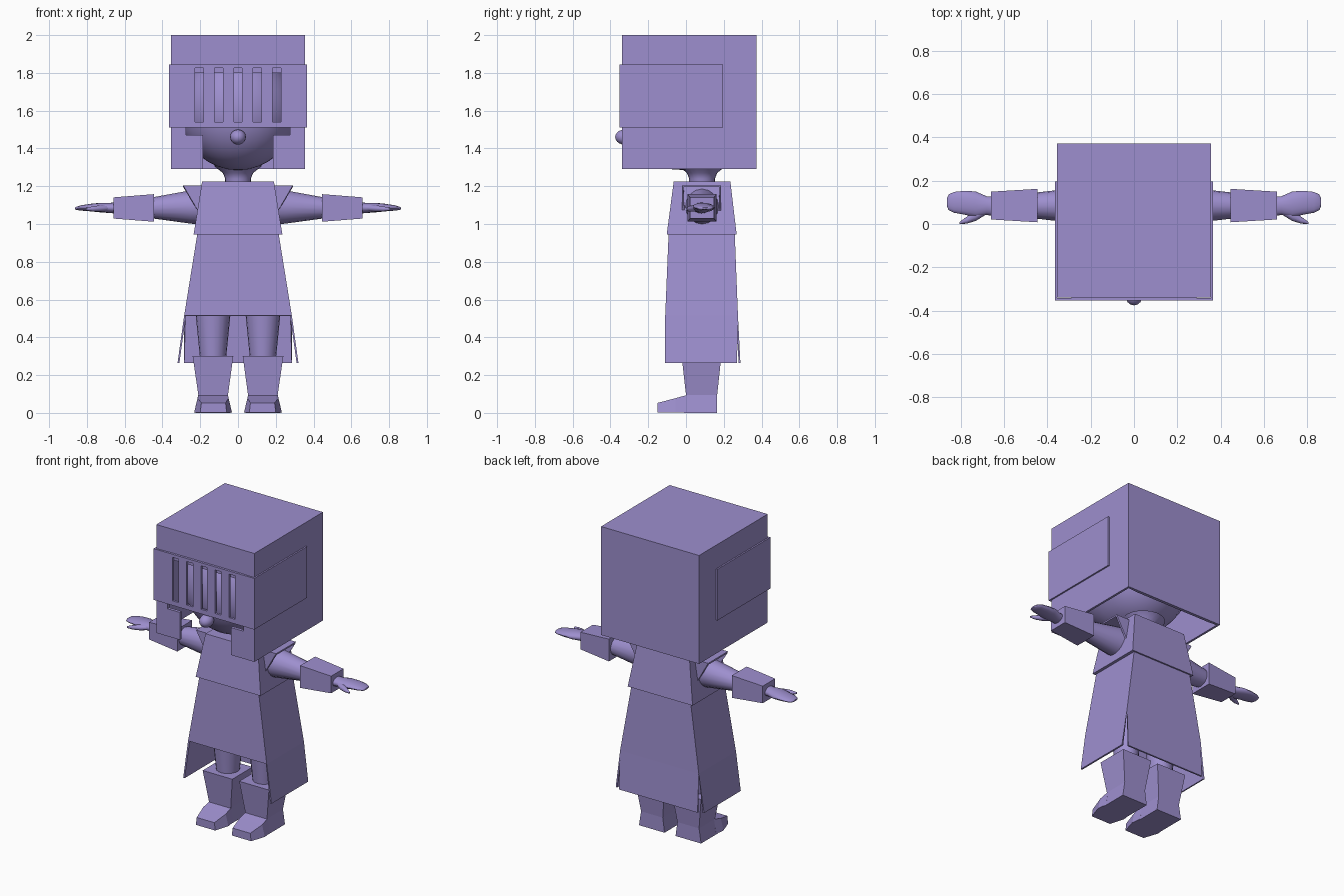
import bpy, bmesh, math
from mathutils import Vector

if "Cube" in bpy.data.objects:
    bpy.data.objects.remove(bpy.data.objects["Cube"])

lilac = bpy.data.materials.new("lilac")
lilac.diffuse_color = (0.34, 0.275, 0.62, 1)
lilac.use_nodes = True
lilac.node_tree.nodes["Principled BSDF"].inputs["Base Color"].default_value = lilac.diffuse_color


def make(name, faces, smooth=False, solid=0, mirror=False, fix=True):
    """Mesh object from a list of faces, each a list of points."""
    bm = bmesh.new()
    for f in faces:
        bm.faces.new([bm.verts.new(p) for p in f])
    bmesh.ops.remove_doubles(bm, verts=bm.verts[:], dist=0.0005)
    if fix:
        bmesh.ops.recalc_face_normals(bm, faces=bm.faces[:])
    me = bpy.data.meshes.new(name)
    bm.to_mesh(me)
    bm.free()
    me.materials.append(lilac)
    ob = bpy.data.objects.new(name, me)
    bpy.context.collection.objects.link(ob)
    if solid:
        m = ob.modifiers.new("thickness", 'SOLIDIFY')
        m.thickness, m.offset = solid, -1
    if mirror:
        ob.modifiers.new("mirror", 'MIRROR')
    if smooth:
        bpy.ops.object.select_all(action='DESELECT')
        ob.select_set(True)
        bpy.context.view_layer.objects.active = ob
        bpy.ops.object.shade_smooth_by_angle(angle=math.radians(50))
    return ob


def loft(rings):
    """Skin a row of rings and cap both ends."""
    faces = [rings[0][::-1], rings[-1]]
    for a, b in zip(rings, rings[1:]):
        n = len(a)
        faces += [[a[i], a[(i + 1) % n], b[(i + 1) % n], b[i]] for i in range(n)]
    return faces


def rect(x0, x1, y0, y1, z):
    return [(x0, y0, z), (x1, y0, z), (x1, y1, z), (x0, y1, z)]


def oval_z(x, y, z, rx, ry, n=20):
    return [(x + rx * math.cos(t), y + ry * math.sin(t), z)
            for t in (2 * math.pi * i / n for i in range(n))]


def oval_x(x, y, z, ry, rz, n=16):
    return [(x, y + ry * math.cos(t), z + rz * math.sin(t))
            for t in (2 * math.pi * i / n for i in range(n))]


def front_sheet(xs, zs, y, hole):
    return [[(a, y, c), (b, y, c), (b, y, d), (a, y, d)]
            for i, (a, b) in enumerate(zip(xs, xs[1:]))
            for j, (c, d) in enumerate(zip(zs, zs[1:])) if not hole(i, j)]


def side_sheets(x, y0, y1, zs):
    out = []
    for c, d in zip(zs, zs[1:]):
        q = [(x, y0, c), (x, y1, c), (x, y1, d), (x, y0, d)]
        out += [q, [(-a, b, e) for a, b, e in q][::-1]]
    return out


# Helmet shell: open below, with a T-shaped face opening
xs, zs = [-0.355, -0.275, -0.185, 0.185, 0.275, 0.355], [1.29, 1.47, 1.8, 2.0]
F, B = -0.338, 0.372
shell = front_sheet(xs, zs, F, lambda i, j: (j == 0 and i == 2) or (j == 1 and 0 < i < 4))
shell += [[(x, B, z) for x, _, z in f][::-1] for f in front_sheet(xs, zs, B, lambda i, j: False)]
shell += side_sheets(0.355, F, B, zs)
shell += [[(a, F, 2), (b, F, 2), (b, B, 2), (a, B, 2)] for a, b in zip(xs, xs[1:])]
make("helmet", shell, solid=0.02, fix=False)

# Visor: wrapped plate with five vertical slots
vx = [-0.365] + [c + s for c in (-0.205, -0.1025, 0, 0.1025, 0.205)
                 for s in (-0.022, 0.022)] + [0.365]
vz = [1.51, 1.54, 1.825, 1.845]
visor = front_sheet(vx, vz, -0.353, lambda i, j: j == 1 and i % 2 == 1)
make("visor", visor + side_sheets(0.365, -0.353, 0.195, vz), solid=0.015, fix=False)


# Head: rounded ball, fuller towards the front and chin
def ball(name, centre, radii, power=1.0, seg=32, rows=18):
    bm = bmesh.new()
    bmesh.ops.create_uvsphere(bm, u_segments=seg, v_segments=rows, radius=1)
    for v in bm.verts:
        y = math.copysign(abs(v.co.y) ** power, v.co.y)
        v.co = Vector((v.co.x * radii[0], y * radii[1], v.co.z * radii[2])) + Vector(centre)
    faces = [[tuple(v.co) for v in f.verts] for f in bm.faces]
    bm.free()
    return make(name, faces, smooth=True)


ball("head", (0, 0.0, 1.6), (0.31, 0.325, 0.315), 0.85)
ball("nose", (0, -0.325, 1.46), (0.042, 0.05, 0.04), seg=16, rows=10)

# Neck
make("neck", loft([oval_z(0, 0.085, z, r, r) for z, r in
                   ((1.18, 0.07), (1.24, 0.068), (1.27, 0.08), (1.31, 0.13))]), smooth=True)

# Tunic top
make("tunic_top", loft([rect(-0.235, 0.235, -0.102, 0.268, 0.945),
                        rect(-0.19, 0.19, -0.065, 0.235, 1.225)]))

# Skirt: joined above, split into side and back panels below, open in front
top = rect(-0.215, 0.215, -0.092, 0.258, 0.95)
mid = rect(-0.285, 0.285, -0.11, 0.275, 0.515)
skirt = [[mid[i], mid[(i + 1) % 4], top[(i + 1) % 4], top[i]] for i in range(4)]
skirt += [[(0.32, -0.11, 0.265), (0.32, 0.27, 0.265), mid[2], mid[1]],
          [(-0.32, 0.27, 0.265), (-0.32, -0.11, 0.265), mid[0], mid[3]],
          [(0.285, 0.288, 0.265), (-0.285, 0.288, 0.265), mid[3], mid[2]]]
make("skirt", skirt, solid=0.01, fix=False)

# Cap sleeves: flared top with triangular cheeks
a, b, c = (0.17, 1.205), (0.29, 1.205), (0.21, 1.065)
y0, y1 = -0.02, 0.185
make("cap_sleeve", [
    [(a[0], y0, a[1]), (b[0], y0, b[1]), (b[0], y1, b[1]), (a[0], y1, a[1])],
    [(c[0], y0, c[1]), (b[0], y0, b[1]), (a[0], y0, a[1])],
    [(a[0], y1, a[1]), (b[0], y1, b[1]), (c[0], y1, c[1])]],
    solid=0.012, mirror=True, fix=False)

# Arms, bracers and hands
AY, AZ = 0.085, 1.085
make("arm", loft([oval_x(0.15, AY, 1.092, 0.095, 0.1), oval_x(0.25, AY, 1.09, 0.083, 0.088),
                  oval_x(0.47, AY, AZ, 0.058, 0.053)]), smooth=True, mirror=True)


def square_x(x, ry, rz):
    return [(x, AY + s * ry, AZ + t * rz) for s, t in ((-1, -1), (1, -1), (1, 1), (-1, 1))]


make("bracer", loft([square_x(0.445, 0.077, 0.073), square_x(0.66, 0.064, 0.056)]), mirror=True)
make("hand", loft([oval_x(x, y, z, ry, rz) for x, y, z, ry, rz in (
    (0.64, 0.08, 1.085, 0.045, 0.03), (0.68, 0.085, 1.085, 0.043, 0.027),
    (0.73, 0.09, 1.087, 0.06, 0.025), (0.78, 0.098, 1.087, 0.055, 0.02),
    (0.83, 0.1, 1.085, 0.048, 0.014), (0.855, 0.1, 1.083, 0.036, 0.009),
    (0.862, 0.1, 1.083, 0.02, 0.005))]), smooth=True, mirror=True)
make("thumb", loft([oval_x(x, y, z, ry, rz, 10) for x, y, z, ry, rz in (
    (0.68, 0.075, 1.085, 0.03, 0.018), (0.73, 0.04, 1.082, 0.026, 0.018),
    (0.77, 0.018, 1.08, 0.016, 0.014), (0.805, 0.004, 1.078, 0.005, 0.006))]),
    smooth=True, mirror=True)

# Legs
make("leg", loft([oval_z(0.132, 0.085, 0.2, 0.06, 0.065), oval_z(0.132, 0.085, 0.3, 0.07, 0.072),
                  oval_z(0.132, 0.085, 0.6, 0.1, 0.1)]), smooth=True, mirror=True)

# Boots: flared shaft plus a tapered toe
make("boot_shaft", loft([rect(0.04, 0.225, -0.01, 0.165, 0.0), rect(0.053, 0.21, 0.0, 0.165, 0.095),
                         rect(0.025, 0.24, -0.023, 0.187, 0.3)]), mirror=True)


def toe_ring(x0, x1, i0, i1, y, h):
    return [(x0, y, 0.003), (x1, y, 0.003), (i1, y, h), (i0, y, h)]


make("boot_toe", loft([toe_ring(0.06, 0.2, 0.066, 0.194, -0.15, 0.053),
                       toe_ring(0.032, 0.232, 0.05, 0.214, -0.055, 0.078),
                       toe_ring(0.04, 0.225, 0.053, 0.21, 0.01, 0.096)]), mirror=True)
